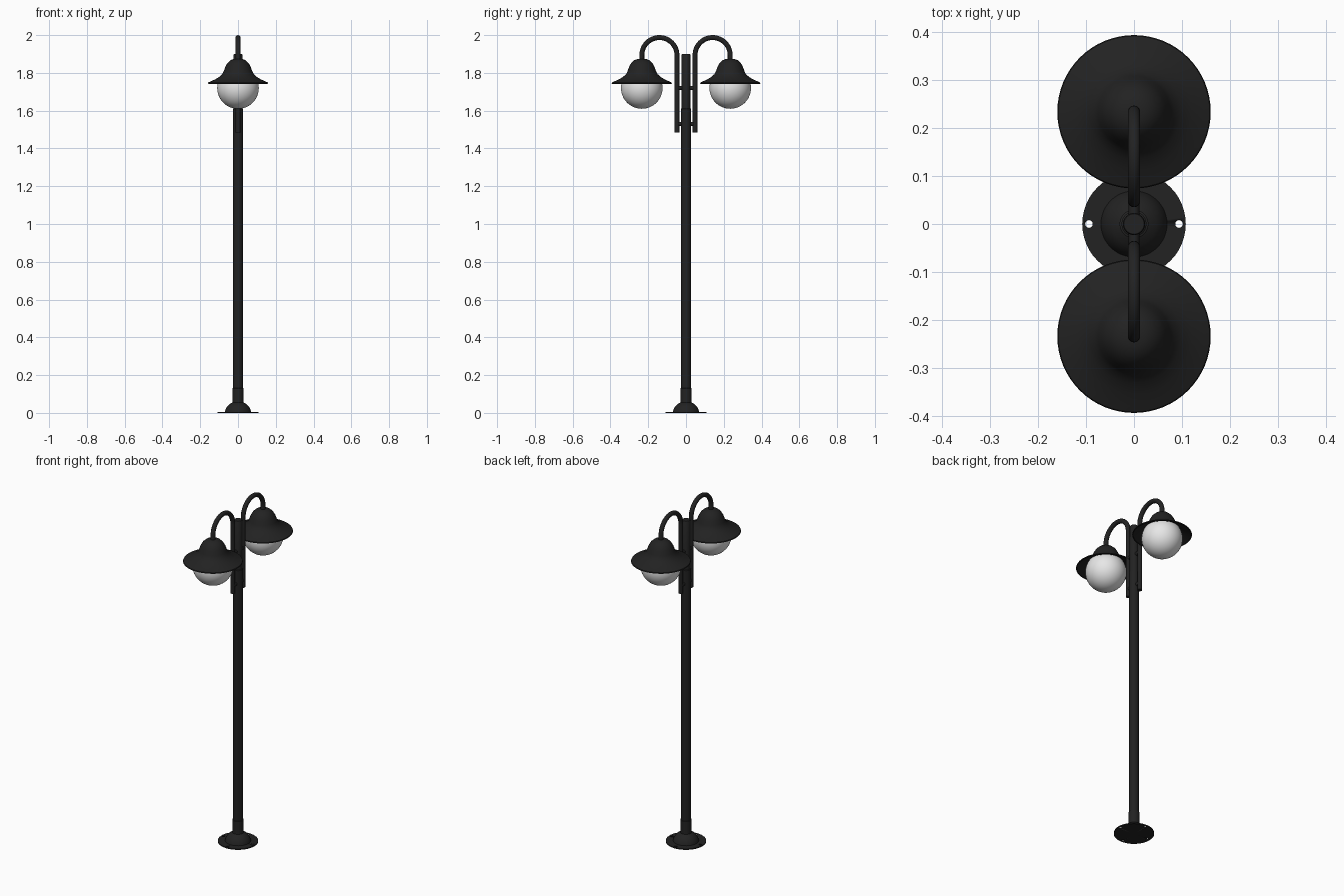
import bpy, bmesh, math
from mathutils import Vector

cube = bpy.data.objects.get("Cube")
if cube:
    bpy.data.objects.remove(cube, do_unlink=True)


def material(name, color, rough):
    m = bpy.data.materials.new(name)
    m.use_nodes = True
    m.diffuse_color = (*color, 1)
    bsdf = m.node_tree.nodes["Principled BSDF"]
    bsdf.inputs["Base Color"].default_value = (*color, 1)
    bsdf.inputs["Roughness"].default_value = rough
    return m


BLACK = material("black paint", (0.016, 0.016, 0.016), 0.6)
WHITE = material("white glass", (0.8, 0.8, 0.8), 0.4)


def finish(name, bm, mat, angle=35):
    bmesh.ops.recalc_face_normals(bm, faces=bm.faces)
    mesh = bpy.data.meshes.new(name)
    bm.to_mesh(mesh)
    bm.free()
    mesh.materials.append(mat)
    ob = bpy.data.objects.new(name, mesh)
    bpy.context.collection.objects.link(ob)
    bpy.ops.object.select_all(action="DESELECT")
    ob.select_set(True)
    bpy.context.view_layer.objects.active = ob
    bpy.ops.object.shade_smooth_by_angle(angle=math.radians(angle))
    return ob


def lathe(name, profile, mat, y=0, sides=48):
    """Spin a (radius, height) profile about a vertical axis."""
    bm = bmesh.new()
    verts = [bm.verts.new((r, 0, z)) for r, z in profile]
    edges = [bm.edges.new(pair) for pair in zip(verts, verts[1:])]
    bmesh.ops.spin(bm, geom=verts + edges, cent=(0, 0, 0), axis=(0, 0, 1),
                   angle=math.tau, steps=sides)
    bmesh.ops.remove_doubles(bm, verts=bm.verts, dist=1e-5)
    bmesh.ops.translate(bm, verts=bm.verts, vec=(0, y, 0))
    return finish(name, bm, mat)


def tube(name, path, radius, mat, sides=16):
    """Sweep a circle along a path lying in the YZ plane."""
    bm = bmesh.new()
    rings = []
    side = Vector((1, 0, 0))
    for i, p in enumerate(path):
        along = (path[min(i + 1, len(path) - 1)] - path[max(i - 1, 0)]).normalized()
        out = along.cross(side)
        angles = [math.tau * k / sides for k in range(sides)]
        rings.append([bm.verts.new(p + radius * (side * math.cos(a) + out * math.sin(a)))
                      for a in angles])
    for a, b in zip(rings, rings[1:]):
        for k in range(sides):
            n = (k + 1) % sides
            bm.faces.new((a[k], a[n], b[n], b[k]))
    bm.faces.new(rings[0])
    bm.faces.new(rings[-1])
    return finish(name, bm, mat)


# Base plate with bolt holes
plate = lathe("base_plate", [(0, 0), (0.108, 0), (0.108, 0.006), (0, 0.006)], BLACK)
bm = bmesh.new()
for k in range(4):
    a = k * math.pi / 2
    made = bmesh.ops.create_cone(bm, cap_ends=True, segments=12, radius1=0.008,
                                 radius2=0.008, depth=0.05)
    bmesh.ops.translate(bm, verts=made["verts"],
                        vec=(0.094 * math.cos(a), 0.094 * math.sin(a), 0))
cutter = finish("bolt_hole_cutter", bm, BLACK)
cutter.hide_render = True
cutter.hide_set(True)
cut = plate.modifiers.new("bolt_holes", "BOOLEAN")
cut.object = cutter
cut.solver = "EXACT"

# Domed foot and sleeve
lathe("foot", [(0, 0.006), (0.069, 0.006), (0.066, 0.018), (0.058, 0.033), (0.046, 0.046),
               (0.03, 0.055), (0.03, 0.13), (0.026, 0.132), (0, 0.132)], BLACK)

# Pole: wider lower shaft, slimmer upper shaft
lathe("lower_pole", [(0, 0.05), (0.026, 0.05), (0.026, 1.61), (0.022, 1.613), (0, 1.613)],
      BLACK, sides=32)
lathe("upper_pole", [(0, 1.6), (0.023, 1.6), (0.023, 1.897), (0.021, 1.9), (0, 1.9)],
      BLACK, sides=32)

# Curves used by both lamps
SHADE = [(0.0, 1.876), (0.022, 1.874), (0.04, 1.867), (0.056, 1.852), (0.067, 1.833),
         (0.075, 1.81), (0.083, 1.794), (0.098, 1.78), (0.12, 1.766), (0.145, 1.755),
         (0.158, 1.749), (0.16, 1.744), (0.156, 1.742)]
inner = [(max(r - 0.003, 0), z - 0.004) for r, z in reversed(SHADE[:-2])]
ARC_Y, ARC_Z, ARC_R, LAMP_Y = 0.141, 1.894, 0.093, 0.234

for s, label in ((-1, "front"), (1, "back")):
    # Gooseneck arm
    path = [Vector((0, s * (ARC_Y - ARC_R), 1.485))]
    for k in range(25):
        a = math.pi * (1 - k / 24)
        path.append(Vector((0, s * (ARC_Y + ARC_R * math.cos(a)),
                            ARC_Z + ARC_R * math.sin(a))))
    path.append(Vector((0, s * LAMP_Y, 1.865)))
    tube(label + "_arm", path, 0.013, BLACK)

    # Short pegs joining arm to pole
    for z, place in ((1.53, "lower"), (1.72, "upper")):
        tube(f"{label}_{place}_peg",
             [Vector((0, s * 0.01, z)), Vector((0, s * 0.048, z))], 0.011, BLACK)

    # Bell shade and glass globe
    lathe(label + "_shade", SHADE + inner, BLACK, y=s * LAMP_Y, sides=64)
    globe = [(0.11 * math.sin(t), 1.72 - 0.11 * math.cos(t))
             for t in (math.pi * k / 24 for k in range(20))]
    lathe(label + "_globe", globe + [(0, globe[-1][1])], WHITE, y=s * LAMP_Y)
